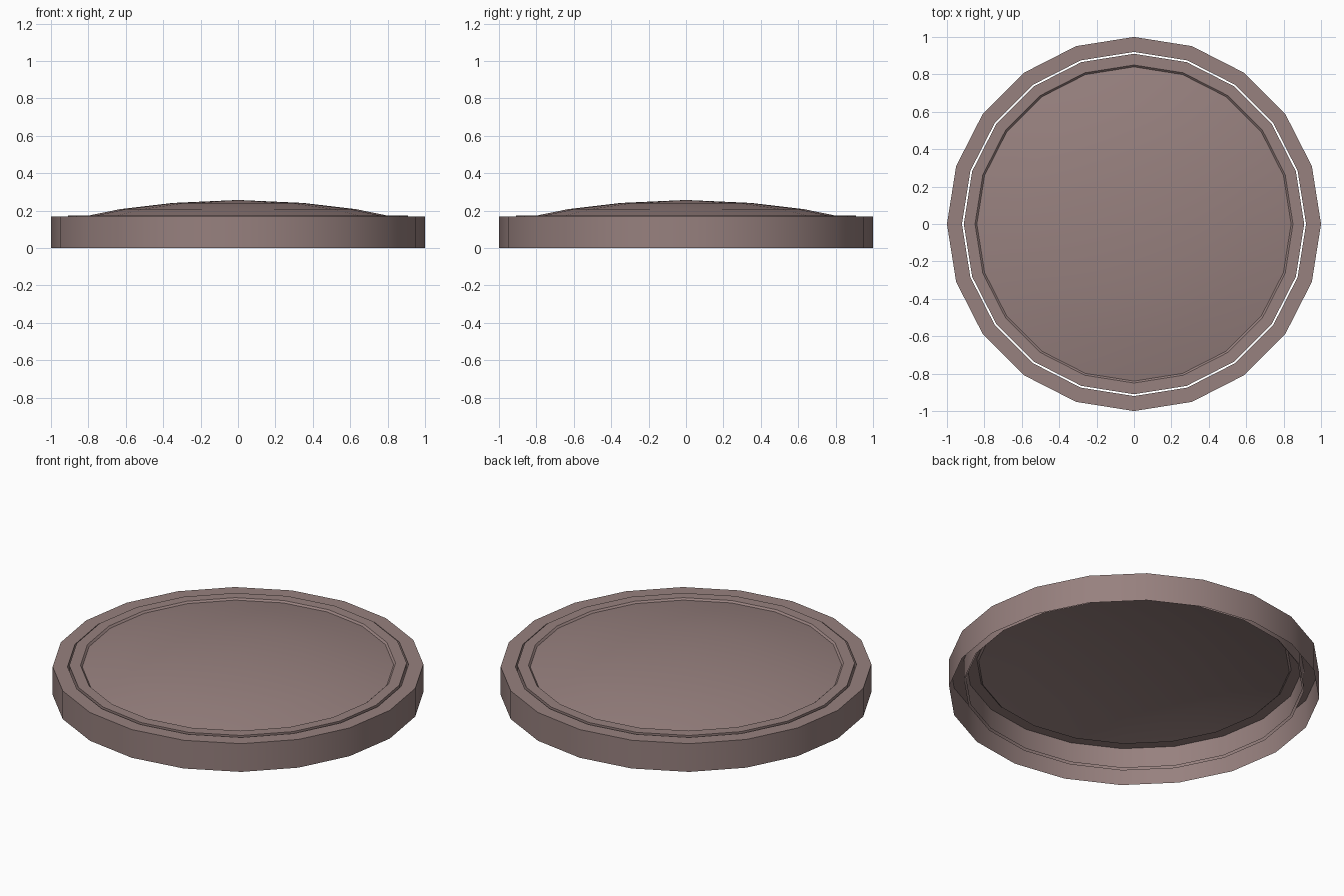
import bpy, bmesh, math

default = bpy.data.objects.get("Cube")
if default:
    bpy.data.objects.remove(default, do_unlink=True)

SIDES = 20

# Dusty mauve brown for the whole lid
color = (0.31, 0.218, 0.21, 1.0)
mauve = bpy.data.materials.new("dusty_mauve")
mauve.use_nodes = True
mauve.diffuse_color = color
mauve.node_tree.nodes["Principled BSDF"].inputs["Base Color"].default_value = color


def lathe(name, profile):
    """Revolve (radius, height) points around z; a zero radius closes the top."""
    bm = bmesh.new()
    rings = []
    for r, z in profile:
        count = SIDES if r > 0 else 1
        rings.append([bm.verts.new((r * math.cos(math.tau * i / SIDES),
                                    r * math.sin(math.tau * i / SIDES), z))
                      for i in range(count)])
    for low, high in zip(rings, rings[1:]):
        for i in range(SIDES):
            j = (i + 1) % SIDES
            if len(high) == 1:
                bm.faces.new((low[i], low[j], high[0]))
            else:
                bm.faces.new((low[i], low[j], high[j], high[i]))
    mesh = bpy.data.meshes.new(name)
    bm.to_mesh(mesh)
    bm.free()
    mesh.materials.append(mauve)
    obj = bpy.data.objects.new(name, mesh)
    bpy.context.collection.objects.link(obj)
    bpy.ops.object.select_all(action='DESELECT')
    obj.select_set(True)
    bpy.context.view_layer.objects.active = obj
    bpy.ops.object.shade_smooth_by_angle(angle=math.radians(30))
    return obj


# Screw band: outer wall, flat shoulder and inner skirt, open underneath
lathe("outer_band", [(1, 0), (1, 0.168), (0.92, 0.168), (0.92, 0.045)])

# Separate lid disc: skirt, raised rim, small step and shallow dome
lathe("domed_lid", [(0.91, 0.055), (0.91, 0.175), (0.85, 0.175), (0.84, 0.165),
                    (0.63, 0.208), (0.35, 0.241), (0, 0.257)])
